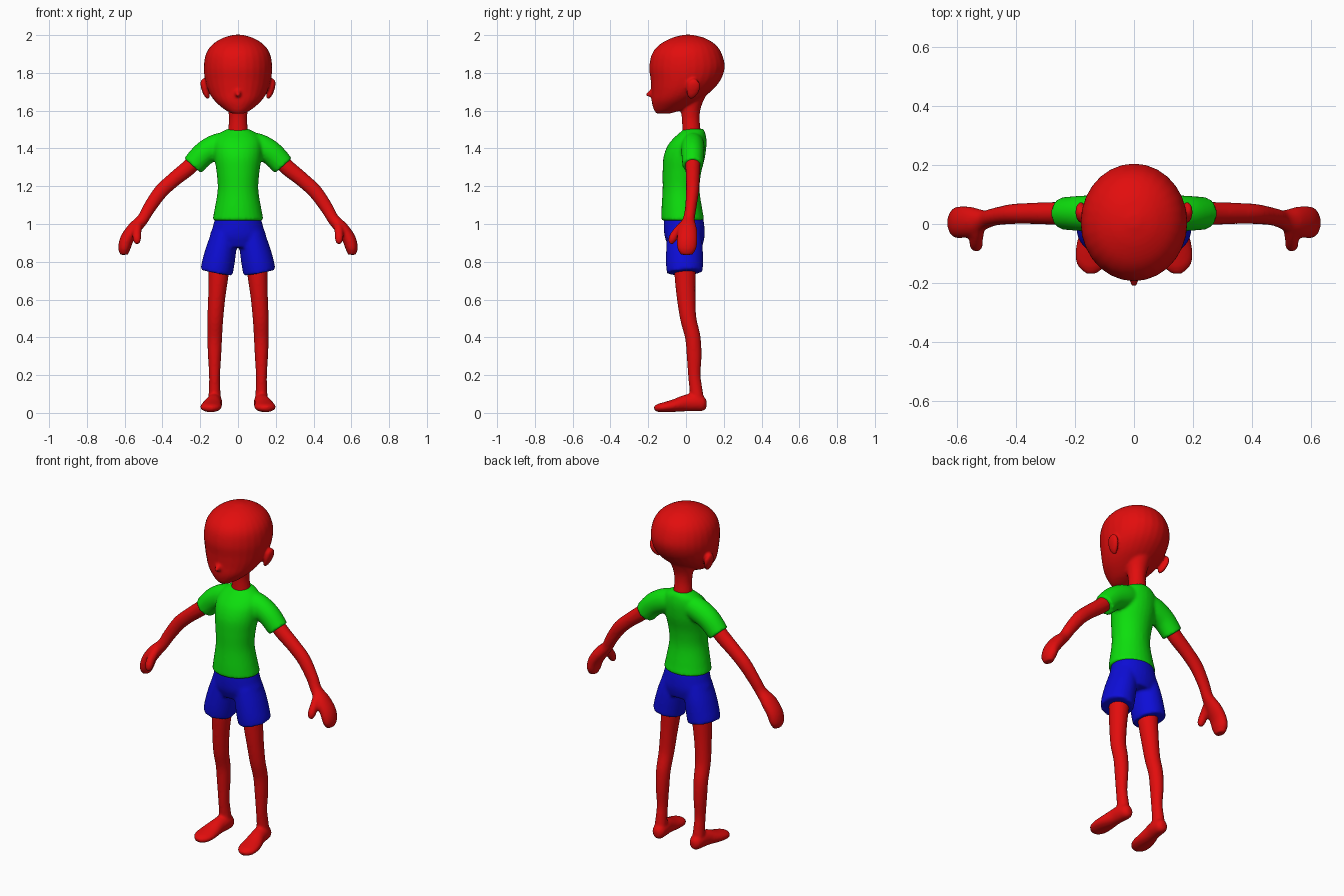
import bpy, bmesh, math
from mathutils import Vector


def material(name, rgb):
    m = bpy.data.materials.new(name)
    m.diffuse_color = (*rgb, 1)
    return m


RED = material("red skin", (0.76, 0.004, 0.004))
GREEN = material("green cloth", (0.004, 0.74, 0.004))
BLUE = material("blue cloth", (0.004, 0.004, 0.68))
SIDES = 28


def smooth_path(rows, steps=5):
    """Catmull-Rom through rows of (x, y, z, radius_a, radius_b)."""
    pts = [Vector(r) for r in rows]
    out = []
    for i in range(len(pts) - 1):
        p0, p1, p2, p3 = pts[max(i - 1, 0)], pts[i], pts[i + 1], pts[min(i + 2, len(pts) - 1)]
        for k in range(steps):
            t = k / steps
            out.append(0.5 * (2 * p1 + (p2 - p0) * t + (2 * p0 - 5 * p1 + 4 * p2 - p3) * t * t
                              + (3 * p1 - p0 - 3 * p2 + p3) * t ** 3))
    return out + [pts[-1]]


def loft(bm, rows, side=1, ref=(0, 1, 0), axis=None):
    """Elliptical tube; radius_a runs along ref, radius_b across it."""
    path = smooth_path(rows)
    rings = []
    for i, p in enumerate(path):
        a, b = path[max(i - 1, 0)], path[min(i + 1, len(path) - 1)]
        t = Vector(axis) if axis else Vector(b[:3]) - Vector(a[:3])
        t.normalize()
        v = Vector(ref).cross(t).normalized()
        u = t.cross(v)
        ring = []
        for k in range(SIDES):
            w = 2 * math.pi * k / SIDES
            c = Vector(p[:3]) + u * p[3] * math.cos(w) + v * p[4] * math.sin(w)
            ring.append(bm.verts.new((c.x * side, c.y, c.z)))
        rings.append(ring)
    for r, s in zip(rings, rings[1:]):
        for k in range(SIDES):
            j = (k + 1) % SIDES
            bm.faces.new((r[k], r[j], s[j], s[k]))
    bm.faces.new(rings[0][::-1])
    bm.faces.new(rings[-1])


def stack(bm, rows):
    """Horizontal rings from rows of (z, half width, y front, y back)."""
    loft(bm, [(0, (f + b) / 2, z, (b - f) / 2, w) for z, w, f, b in rows], axis=(0, 0, 1))


def finish(name, bm, mat, voxel=0.009, relax=4):
    """Fuse the overlapping pieces into one smooth skin."""
    bmesh.ops.recalc_face_normals(bm, faces=bm.faces)
    mesh = bpy.data.meshes.new(name)
    bm.to_mesh(mesh)
    bm.free()
    mesh.materials.append(mat)
    ob = bpy.data.objects.new(name, mesh)
    bpy.context.collection.objects.link(ob)
    r = ob.modifiers.new("fuse", 'REMESH')
    r.mode = 'VOXEL'
    r.voxel_size = voxel
    r.use_smooth_shade = True
    s = ob.modifiers.new("relax", 'SMOOTH')
    s.factor = 0.5
    s.iterations = relax
    return ob


# Head with skull, jaw, nose, ears and neck
bm = bmesh.new()
stack(bm, [(1.584, 0.03, -0.155, -0.09), (1.605, 0.07, -0.17, -0.02), (1.65, 0.122, -0.182, 0.06),
           (1.70, 0.155, -0.183, 0.13), (1.76, 0.174, -0.187, 0.182), (1.83, 0.181, -0.194, 0.205),
           (1.90, 0.17, -0.18, 0.19), (1.95, 0.136, -0.14, 0.156), (1.985, 0.08, -0.075, 0.098),
           (2.002, 0.02, -0.01, 0.03)])
stack(bm, [(1.45, 0.056, -0.02, 0.08), (1.50, 0.052, -0.02, 0.077), (1.56, 0.048, -0.022, 0.072),
           (1.62, 0.055, -0.03, 0.08), (1.69, 0.07, -0.03, 0.11)])
loft(bm, [(0, -0.15, 1.70, 0.03, 0.035), (0, -0.185, 1.69, 0.018, 0.02),
          (0, -0.212, 1.682, 0.007, 0.008)], ref=(1, 0, 0))
for s in (1, -1):
    loft(bm, [(0.155, 0.025, 1.665, 0.01, 0.008), (0.167, 0.03, 1.685, 0.026, 0.014),
              (0.178, 0.038, 1.72, 0.036, 0.017), (0.184, 0.042, 1.75, 0.03, 0.015),
              (0.186, 0.044, 1.768, 0.01, 0.007)], s)
finish("head", bm, RED, 0.008, 3)

# Shirt: torso and two short sleeves
bm = bmesh.new()
stack(bm, [(1.018, 0.136, -0.132, 0.098), (1.08, 0.124, -0.13, 0.086), (1.18, 0.108, -0.124, 0.072),
           (1.27, 0.113, -0.124, 0.08), (1.35, 0.125, -0.12, 0.10), (1.41, 0.128, -0.10, 0.108),
           (1.45, 0.12, -0.07, 0.108), (1.482, 0.095, -0.035, 0.102), (1.503, 0.055, -0.012, 0.092)])
for s in (1, -1):
    loft(bm, [(0.04, 0.036, 1.43, 0.058, 0.06), (0.11, 0.036, 1.41, 0.062, 0.068),
              (0.18, 0.036, 1.372, 0.06, 0.064), (0.24, 0.036, 1.308, 0.055, 0.06)], s)
finish("shirt", bm, GREEN)

# Shorts: hips and two flared legs with slanted hems
bm = bmesh.new()
stack(bm, [(0.875, 0.13, -0.09, 0.085), (0.93, 0.15, -0.112, 0.098),
           (0.98, 0.135, -0.118, 0.098), (1.03, 0.122, -0.118, 0.092)])
for s in (1, -1):
    loft(bm, [(0.07, -0.01, 0.95, 0.09, 0.068), (0.088, -0.008, 0.87, 0.097, 0.08),
              (0.105, -0.008, 0.79, 0.098, 0.086), (0.114, -0.006, 0.743, 0.095, 0.086)], s)
finish("shorts", bm, BLUE)

for s, label in ((1, "left"), (-1, "right")):
    # Arm, mitten hand and thumb
    bm = bmesh.new()
    loft(bm, [(0.19, 0.036, 1.37, 0.04, 0.04), (0.26, 0.036, 1.30, 0.039, 0.042),
              (0.34, 0.036, 1.235, 0.036, 0.039), (0.41, 0.034, 1.17, 0.034, 0.038),
              (0.47, 0.025, 1.085, 0.03, 0.034), (0.505, 0.015, 1.025, 0.032, 0.031),
              (0.55, 0.008, 0.975, 0.05, 0.036), (0.588, 0.006, 0.92, 0.054, 0.036),
              (0.602, 0.004, 0.87, 0.05, 0.032), (0.602, 0.004, 0.837, 0.03, 0.02)], s)
    loft(bm, [(0.53, -0.01, 0.995, 0.025, 0.025), (0.535, -0.05, 0.955, 0.024, 0.023),
              (0.535, -0.072, 0.92, 0.022, 0.022), (0.532, -0.078, 0.895, 0.012, 0.012)], s)
    finish(label + "_arm", bm, RED, 0.008, 3)

    # Leg and foot
    bm = bmesh.new()
    loft(bm, [(0.098, -0.005, 0.82, 0.06, 0.057), (0.103, -0.005, 0.73, 0.056, 0.053),
              (0.112, 0.0, 0.62, 0.05, 0.046), (0.12, 0.012, 0.50, 0.043, 0.042),
              (0.123, 0.036, 0.40, 0.041, 0.039), (0.124, 0.043, 0.30, 0.039, 0.035),
              (0.124, 0.044, 0.20, 0.033, 0.029), (0.124, 0.052, 0.13, 0.034, 0.03),
              (0.124, 0.062, 0.05, 0.036, 0.036)], s)
    loft(bm, [(0.12, 0.109, 0.045, 0.016, 0.02), (0.121, 0.09, 0.047, 0.034, 0.038),
              (0.124, 0.05, 0.055, 0.041, 0.046), (0.13, 0.0, 0.052, 0.042, 0.044),
              (0.139, -0.06, 0.039, 0.053, 0.034), (0.144, -0.11, 0.031, 0.056, 0.027),
              (0.146, -0.145, 0.026, 0.044, 0.022), (0.147, -0.168, 0.024, 0.018, 0.012)],
         s, ref=(1, 0, 0))
    finish(label + "_leg", bm, RED, 0.008, 3)
